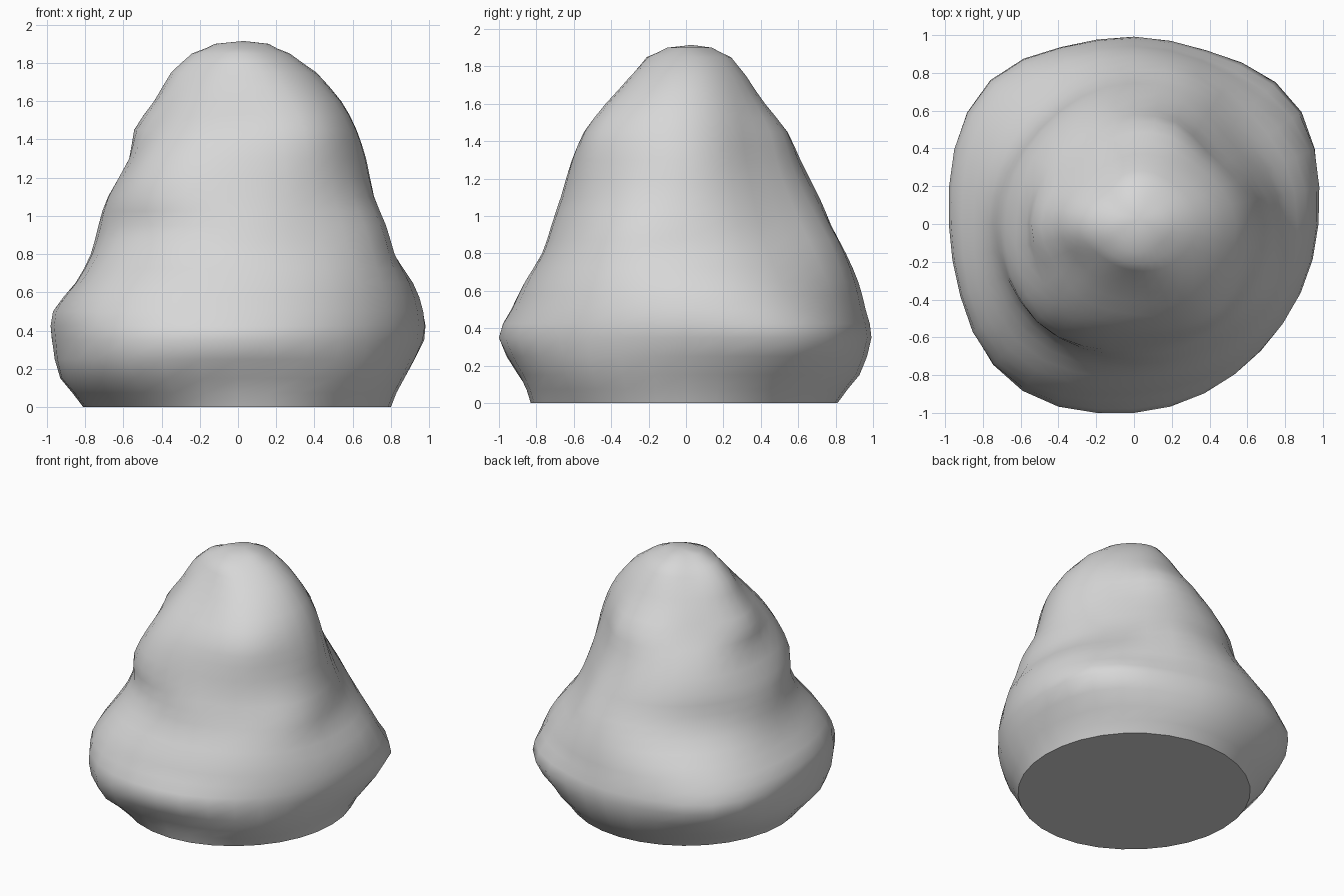
import bpy, bmesh, math

if "Cube" in bpy.data.objects:
    bpy.data.objects.remove(bpy.data.objects["Cube"])

SIDES = 32
# Heights of the measured rings
HEIGHTS = [0, .15, .35, .5, .65, .8, .95, 1.1, 1.3, 1.45, 1.6, 1.75, 1.85, 1.9]
# Lumpy profile radii, every 45 degrees counter-clockwise from +x
PROFILES = [
    [.80, .87, .965, .965, .91, .81, .76, .71, .67, .62, .54, .41, .27, .16],
    [.81, .93, 1.05, .98, .90, .79, .70, .64, .56, .52, .45, .35, .25, .14],
    [.81, .93, 1.0, .965, .92, .85, .77, .71, .61, .54, .42, .32, .24, .14],
    [.81, .95, 1.08, 1.04, .93, .79, .72, .69, .59, .48, .39, .29, .20, .11],
    [.81, .93, .975, .97, .85, .77, .73, .68, .57, .545, .44, .35, .24, .12],
    [.81, .98, 1.05, 1.03, .94, .81, .73, .73, .65, .55, .42, .29, .20, .10],
    [.83, .89, 1.0, .93, .86, .77, .72, .67, .61, .54, .41, .285, .21, .10],
    [.81, .90, .95, .93, .89, .83, .77, .71, .66, .62, .52, .36, .23, .12],
]
# Local swells and dents: angle, height, amount
LUMPS = [(32, .38, .03), (20, .6, .02), (67, .9, .05), (67, .35, -.03),
         (112, .35, -.03), (203, .4, -.02), (337, .9, .04), (240, .2, .03),
         (207, 1.45, -.03), (65, 1.4, .03), (310, 1.4, .02), (300, .92, -.02)]


def spline(a, b, c, d, t):
    """Smooth curve from b to c."""
    return b + .5 * t * (c - a + t * (2*a - 5*b + 4*c - d + t * (3*(b - c) + d - a)))


def along(values, i, t):
    """Smooth value between rows i and i + 1."""
    n = len(values) - 1
    pick = [values[min(max(i + k, 0), n)] for k in (-1, 0, 1, 2)]
    return spline(*pick, t)


def radius(turn, i, t, z):
    """Radius at a fraction of a turn, between rings i and i + 1."""
    p = turn * 8
    k = int(p)
    pick = [along(PROFILES[(k + j) % 8], i, t) for j in (-1, 0, 1, 2)]
    r = spline(*pick, p - k)
    for angle, height, amount in LUMPS:
        off = (turn * 360 - angle + 180) % 360 - 180
        r += amount * math.exp(-(off / 16) ** 2 - ((z - height) / .2) ** 2) * min(1, z * 5)
    return r


# Mound: loft the rings, close the crown and the flat underside
bm = bmesh.new()
rows = [(i, t) for i in range(len(HEIGHTS) - 1) for t in (0, .5)]
rows.append((len(HEIGHTS) - 2, 1))
rings = []
for i, t in rows:
    z = HEIGHTS[i] + t * (HEIGHTS[i + 1] - HEIGHTS[i])
    ring = []
    for s in range(SIDES):
        a = math.tau * s / SIDES
        r = radius(s / SIDES, i, t, z)
        ring.append(bm.verts.new((r * math.cos(a), r * math.sin(a), z)))
    rings.append(ring)
for low, high in zip(rings, rings[1:]):
    for s in range(SIDES):
        n = (s + 1) % SIDES
        bm.faces.new((low[s], low[n], high[n], high[s]))
apex = bm.verts.new((.03, .03, 1.915))
for s in range(SIDES):
    bm.faces.new((rings[-1][s], rings[-1][(s + 1) % SIDES], apex))
underside = bm.faces.new(rings[0][::-1])

# Soft sides, crisp base rim
for face in bm.faces:
    face.smooth = True
for edge in underside.edges:
    edge.smooth = False

mesh = bpy.data.meshes.new("mound")
bm.to_mesh(mesh)
bm.free()
mound = bpy.data.objects.new("mound", mesh)
bpy.context.collection.objects.link(mound)

grey = bpy.data.materials.new("light grey")
grey.diffuse_color = (.68, .68, .68, 1)
grey.use_nodes = True
grey.node_tree.nodes["Principled BSDF"].inputs["Base Color"].default_value = grey.diffuse_color
mesh.materials.append(grey)
